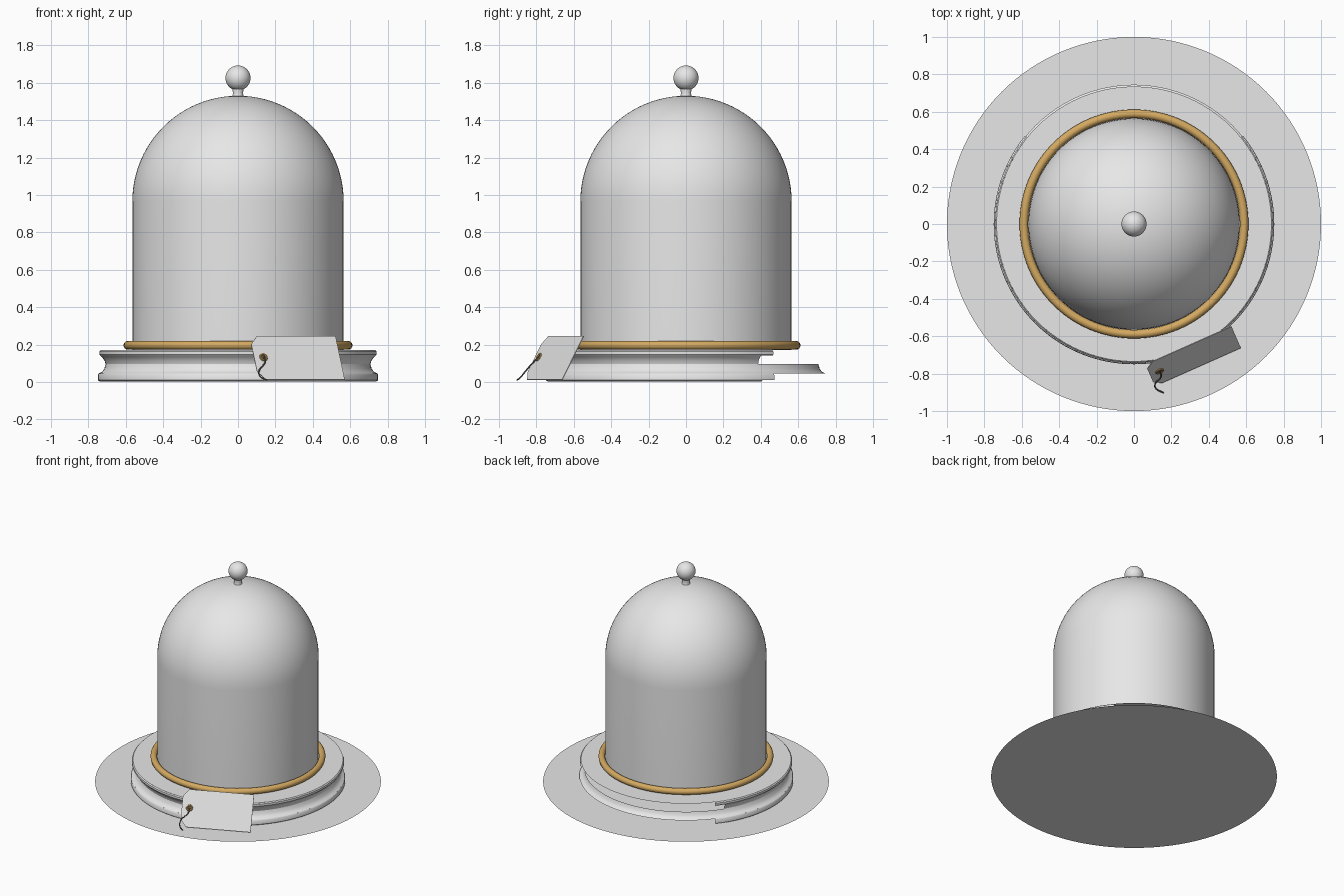
import bpy, bmesh
from math import sin, cos, pi, radians
from mathutils import Vector, Matrix

old = bpy.data.objects.get("Cube")
if old:
    bpy.data.objects.remove(old, do_unlink=True)


def material(name, rgb):
    m = bpy.data.materials.new(name)
    m.use_nodes = True
    m.diffuse_color = (*rgb, 1)
    m.node_tree.nodes["Principled BSDF"].inputs["Base Color"].default_value = (*rgb, 1)
    return m


pale = material("pale_grey", (0.8, 0.8, 0.8))
brass = material("brass", (0.66, 0.40, 0.12))
dark = material("dark_cord", (0.12, 0.11, 0.10))


def finish(name, bm, mat, smooth=35):
    mesh = bpy.data.meshes.new(name)
    bm.to_mesh(mesh)
    bm.free()
    mesh.materials.append(mat)
    ob = bpy.data.objects.new(name, mesh)
    bpy.context.collection.objects.link(ob)
    bpy.ops.object.select_all(action='DESELECT')
    ob.select_set(True)
    bpy.context.view_layer.objects.active = ob
    if smooth:
        bpy.ops.object.shade_smooth_by_angle(angle=radians(smooth))
    return ob


def lathe(name, profile, mat, start=0, end=360, steps=96, smooth=35):
    """Turn a rising (radius, height) profile around z between two angles."""
    bm = bmesh.new()
    rows = []
    for i in range(steps + 1):
        a = radians(start + (end - start) * i / steps)
        rows.append([bm.verts.new((r * cos(a), r * sin(a), z)) for r, z in profile])
    for near, far in zip(rows, rows[1:]):
        for j in range(len(profile) - 1):
            bm.faces.new((near[j], far[j], far[j + 1], near[j + 1]))
    bmesh.ops.remove_doubles(bm, verts=bm.verts, dist=1e-5)
    return finish(name, bm, mat, smooth)


def ring_profile(major, minor, height, n=16):
    return [(major + minor * cos(2 * pi * i / n), height + minor * sin(2 * pi * i / n))
            for i in range(n + 1)]


# Ground plate
lathe("ground_disc", [(1, 0), (0, 0)], pale, steps=128)

# Turned plinth: the top and lower cove run all round
lathe("plinth_top", [(0.735, 0.17), (0, 0.17)], pale)
lathe("plinth_lower_cove",
      [(0.745, 0.045), (0.727, 0.055), (0.715, 0.07), (0.708, 0.095)], pale)

# Plinth mouldings that stop short of the back
mouldings = {
    "plinth_foot": ([(0.738, 0.002), (0.75, 0.01)], 33),
    "plinth_lower_band": ([(0.75, 0.01), (0.75, 0.037), (0.745, 0.045)], 39),
    "plinth_upper_cove": ([(0.708, 0.095), (0.713, 0.113), (0.725, 0.13), (0.738, 0.142)], 33),
    "plinth_upper_band": ([(0.738, 0.142), (0.742, 0.147), (0.742, 0.163), (0.735, 0.17)], 39),
}
for name, (profile, reach) in mouldings.items():
    lathe(name, profile, pale, 180 - reach, 360 + reach)

# Brass seat ring around the dome
lathe("brass_ring", ring_profile(0.589, 0.023, 0.196), brass)

# Bell dome: straight wall and a round crown
R, SPRING = 0.565, 0.965
crown = [(R * cos(pi / 2 * i / 24), SPRING + R * sin(pi / 2 * i / 24)) for i in range(24)]
lathe("dome", [(R, 0.17)] + crown + [(0, SPRING + R)], pale)

# Handle on the crown
lathe("knob_neck", [(0.036, 1.515), (0.029, 1.53), (0.027, 1.545), (0.031, 1.575)], pale, steps=32)
ball = [(0.067 * sin(pi * i / 20), 1.625 - 0.067 * cos(pi * i / 20)) for i in range(21)]
lathe("knob", ball, pale, steps=40)

# Label leaning on the plinth, laid out from its lower right corner
along = Vector((-0.914, -0.406, 0)).normalized()
up = Vector((-0.188, 0.432, 0.883)).normalized()
out = up.cross(along).normalized()
if out.y > 0:
    out = -out
corner = Vector((0.57, -0.66, 0.01))


def on_tag(a, b, lift=0):
    return corner + along * a + up * b + out * lift


bm = bmesh.new()
outline = [(0, 0), (0.46, 0), (0.503, 0.05), (0.503, 0.216), (0.46, 0.266), (0, 0.266)]
face = bm.faces.new([bm.verts.new(on_tag(a, b)) for a, b in outline])
thick = bmesh.ops.extrude_face_region(bm, geom=[face])
bmesh.ops.translate(bm, vec=out * 0.004,
                    verts=[v for v in thick["geom"] if isinstance(v, bmesh.types.BMVert)])
bmesh.ops.recalc_face_normals(bm, faces=bm.faces)
finish("tag", bm, pale, smooth=0)

# Eyelet in the label, with its dark hole
frame = Matrix.Translation(on_tag(0.448, 0.136, 0.005)) @ out.to_track_quat('Z', 'Y').to_matrix().to_4x4()
eyelet = lathe("tag_eyelet", ring_profile(0.018, 0.006, 0, 8), brass, steps=24)
hole = lathe("tag_hole", [(0.013, 0), (0, 0)], dark, steps=24)
eyelet.matrix_world = frame
hole.matrix_world = frame

# Cord hanging from the eyelet
curve = bpy.data.curves.new("tag_cord", 'CURVE')
curve.dimensions = '3D'
curve.bevel_depth = 0.004
curve.bevel_resolution = 2
spline = curve.splines.new('BEZIER')
path = [on_tag(0.448, 0.136, 0.006), Vector((0.146, -0.812, 0.11)),
        Vector((0.112, -0.86, 0.055)), Vector((0.12, -0.882, 0.028)), Vector((0.157, -0.902, 0.01))]
spline.bezier_points.add(len(path) - 1)
for point, co in zip(spline.bezier_points, path):
    point.co = co
    point.handle_left_type = point.handle_right_type = 'AUTO'
curve.materials.append(dark)
bpy.context.collection.objects.link(bpy.data.objects.new("tag_cord", curve))
